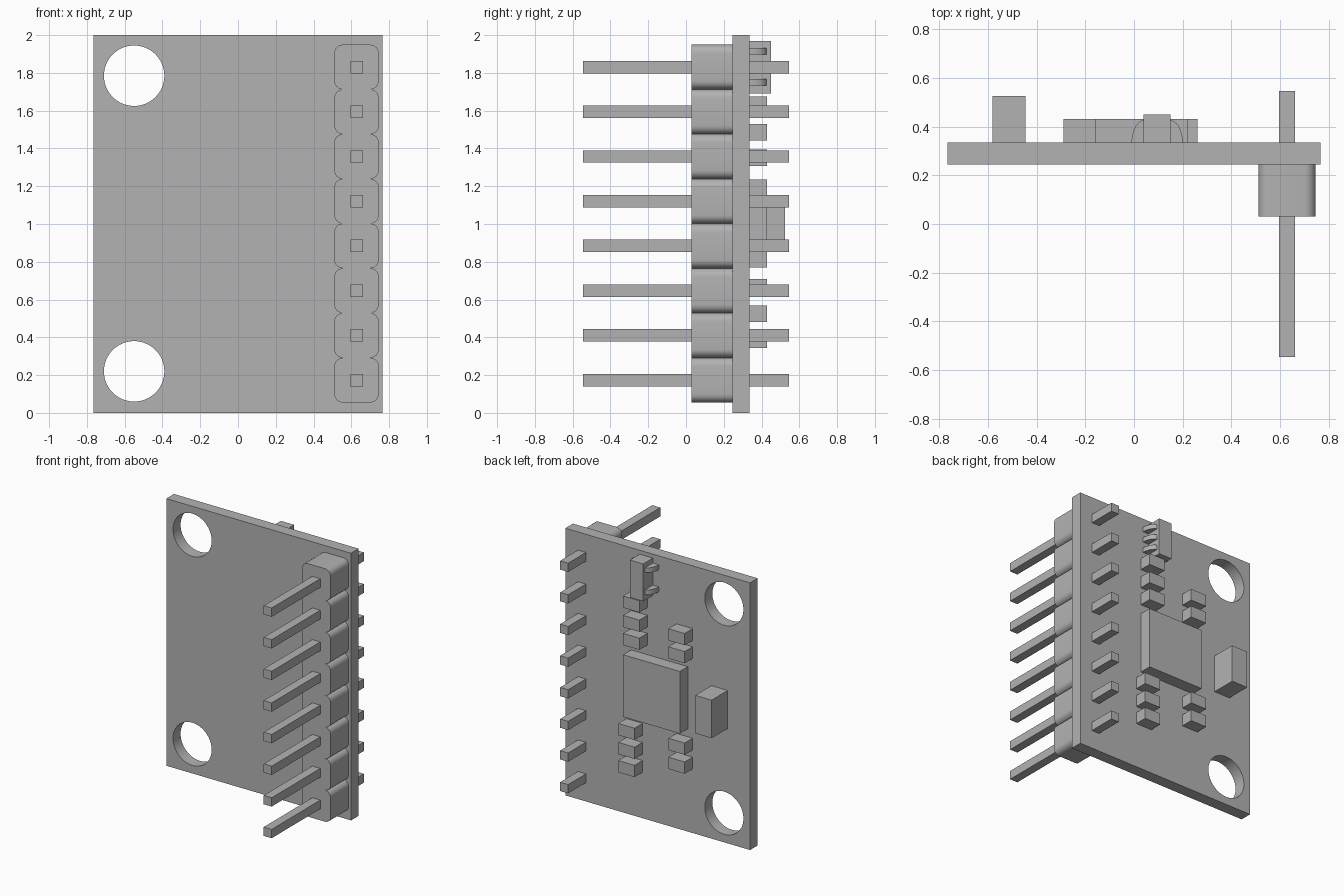
import bpy, bmesh, math

if "Cube" in bpy.data.objects:
    bpy.data.objects.remove(bpy.data.objects["Cube"])

grey = bpy.data.materials.new("plain grey")
grey.diffuse_color = (0.45, 0.45, 0.45, 1)
grey.use_nodes = True
grey.node_tree.nodes["Principled BSDF"].inputs["Base Color"].default_value = grey.diffuse_color

BACK, FRONT = 0.335, 0.245      # board faces in y
PITCH, COUNT = 0.2368, 8        # header pins
PIN_X, Z0 = 0.6275, 0.055


def finish(name, bm, smooth=False):
    bmesh.ops.recalc_face_normals(bm, faces=bm.faces)
    me = bpy.data.meshes.new(name)
    bm.to_mesh(me)
    bm.free()
    me.materials.append(grey)
    ob = bpy.data.objects.new(name, me)
    bpy.context.collection.objects.link(ob)
    if smooth:
        bpy.ops.object.select_all(action='DESELECT')
        ob.select_set(True)
        bpy.context.view_layer.objects.active = ob
        bpy.ops.object.shade_smooth_by_angle(angle=math.radians(35))
    return ob


def add_prism(bm, pts, move):
    """Extrude a closed outline along a vector."""
    face = bm.faces.new([bm.verts.new(p) for p in pts])
    new = bmesh.ops.extrude_face_region(bm, geom=[face])["geom"]
    bmesh.ops.translate(bm, vec=move, verts=[v for v in new if isinstance(v, bmesh.types.BMVert)])


def box(name, x0, x1, y0, y1, z0, z1):
    bm = bmesh.new()
    add_prism(bm, [(x0, y0, z0), (x1, y0, z0), (x1, y0, z1), (x0, y0, z1)], (0, y1 - y0, 0))
    return finish(name, bm)


# Circuit board with two mounting holes
board = box("board", -0.765, 0.765, FRONT, BACK, 0, 2)
for z in (0.22, 1.785):
    bm = bmesh.new()
    ring = [(-0.55 + 0.16 * math.cos(a), 0.1, z + 0.16 * math.sin(a))
            for a in (i * math.tau / 64 for i in range(64))]
    add_prism(bm, ring, (0, 0.4, 0))
    cutter = finish("hole_cutter", bm)
    cutter.hide_render = True
    mod = board.modifiers.new("hole", 'BOOLEAN')
    mod.object, mod.operation, mod.solver = cutter, 'DIFFERENCE', 'EXACT'
    bpy.context.view_layer.objects.active = board
    bpy.ops.object.modifier_apply(modifier=mod.name)
    bpy.data.objects.remove(cutter)
bpy.ops.object.select_all(action='DESELECT')
board.select_set(True)
bpy.ops.object.shade_smooth_by_angle(angle=math.radians(35))

# Header housing: scalloped outline, one rounded bulge per pin
R, HALF = 0.045, 0.1175
side = []
for i in range(COUNT):
    lo, hi = Z0 + i * PITCH, Z0 + (i + 1) * PITCH
    for cz, start in ((lo + R, -90), (hi - R, 0)):
        for k in range(7):
            a = math.radians(start + k * 15)
            if k == 0 and start == -90 and i > 0:
                continue    # shared notch point
            side.append((HALF - R + R * math.cos(a), cz + R * math.sin(a)))
outline = [(PIN_X + w, 0.03, z) for w, z in side]
outline += [(PIN_X - w, 0.03, z) for w, z in reversed(side)]
bm = bmesh.new()
add_prism(bm, outline, (0, FRONT - 0.03, 0))
finish("header_housing", bm, smooth=True)

# Header pins
for i in range(COUNT):
    z = Z0 + (i + 0.5) * PITCH
    box("header_pin", PIN_X - 0.033, PIN_X + 0.033, -0.545, 0.545, z - 0.033, z + 0.033)

# Main chip and tall block
box("main_chip", -0.25, 0.22, BACK, 0.43, 0.77, 1.235)
box("tall_block", -0.58, -0.445, BACK, 0.525, 0.86, 1.145)

# Small chip parts: left edge x, and the top of each one in the column
for x, tops in ((0.085, (1.675, 1.53, 1.395)), (-0.29, (1.53, 1.395)),
                (0.125, (0.71, 0.568, 0.432)), (-0.29, (0.71, 0.568))):
    for top in tops:
        box("small_part", x, x + 0.135, BACK, 0.43, top - 0.088, top)

# Regulator body with rounded leads, two on one side and three on the other
box("regulator", 0.04, 0.15, BACK, 0.45, 1.69, 1.97)
for base, sign, heights in ((0.045, -1, (1.75, 1.915)), (0.145, 1, (1.75, 1.832, 1.915))):
    for z in heights:
        bm = bmesh.new()
        arc = [(base + sign * 0.055 * math.cos(a), BACK + 0.092 * math.sin(a), z - 0.018)
               for a in (k * math.pi / 16 for k in range(9))]
        add_prism(bm, [(base, BACK, z - 0.018)] + arc, (0, 0, 0.036))
        finish("regulator_lead", bm, smooth=True)
